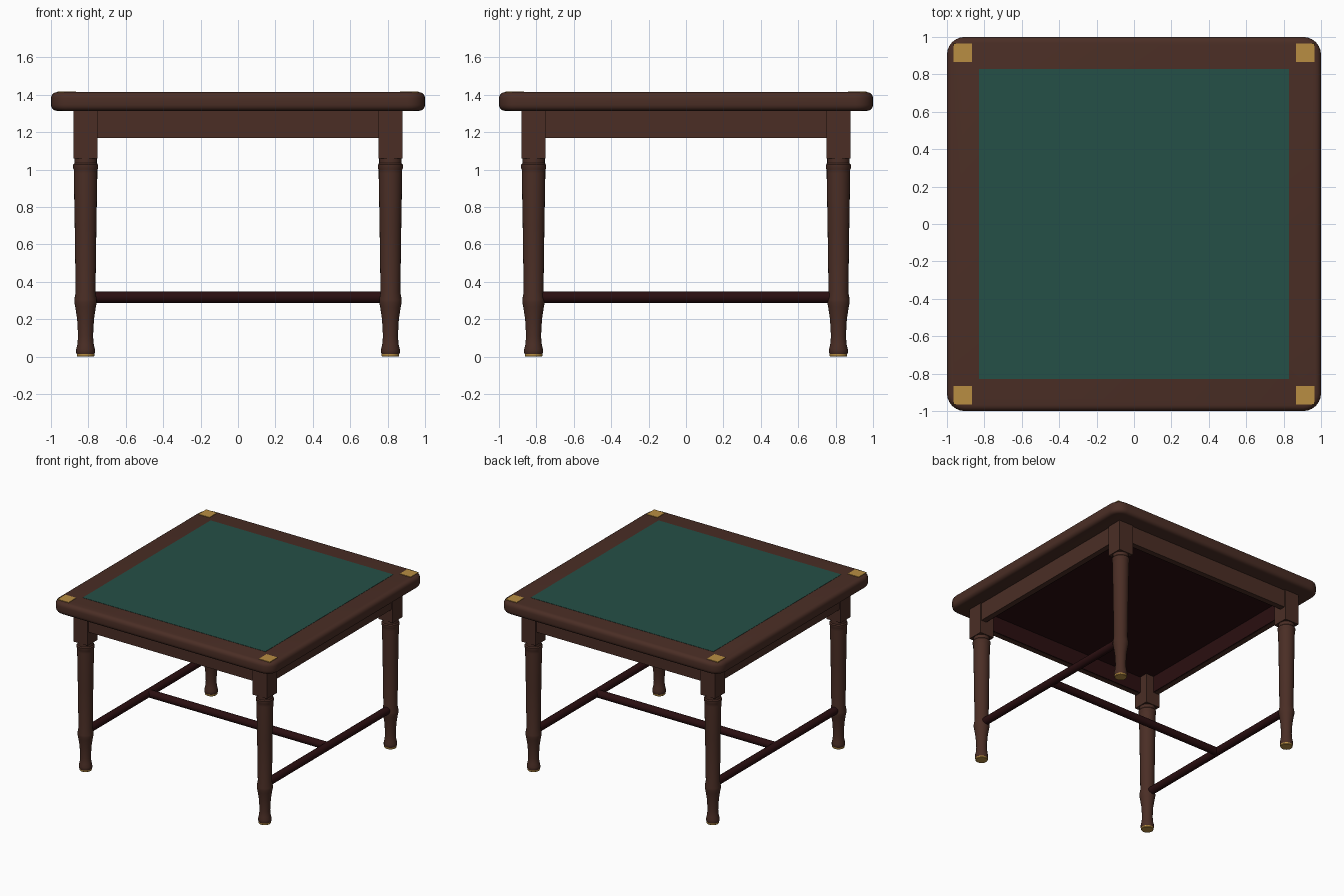
import bpy, bmesh, math
from mathutils import Matrix

if "Cube" in bpy.data.objects:
    bpy.data.objects.remove(bpy.data.objects["Cube"])


def material(name, rgb):
    m = bpy.data.materials.new(name)
    m.diffuse_color = (*rgb, 1)
    m.use_nodes = True
    m.node_tree.nodes["Principled BSDF"].inputs["Base Color"].default_value = m.diffuse_color
    return m


WOOD = material("walnut wood", (0.069, 0.027, 0.0185))
DARK = material("dark mahogany", (0.023, 0.0045, 0.0052))
FELT = material("green felt", (0.018, 0.08, 0.063))
BRASS = material("brass", (0.479, 0.27, 0.0545))


def finish(name, bm, mat, smooth=False):
    bmesh.ops.recalc_face_normals(bm, faces=bm.faces)
    me = bpy.data.meshes.new(name)
    bm.to_mesh(me)
    bm.free()
    me.materials.append(mat)
    ob = bpy.data.objects.new(name, me)
    bpy.context.collection.objects.link(ob)
    if smooth:
        bpy.ops.object.select_all(action='DESELECT')
        ob.select_set(True)
        bpy.context.view_layer.objects.active = ob
        bpy.ops.object.shade_smooth_by_angle(angle=math.radians(35))
    return ob


def box(name, lo, hi, mat, angle=0.0):
    bm = bmesh.new()
    size = [b - a for a, b in zip(lo, hi)]
    mid = [(a + b) / 2 for a, b in zip(lo, hi)]
    bmesh.ops.create_cube(bm, size=1, matrix=Matrix.Rotation(angle, 4, 'Z')
                          @ Matrix.Translation(mid) @ Matrix.Diagonal((*size, 1)))
    return finish(name, bm, mat)


def lathe(name, profile, x, y, mat, sides=24):
    bm = bmesh.new()
    rings = [[bm.verts.new((x + r * math.cos(2 * math.pi * i / sides),
                            y + r * math.sin(2 * math.pi * i / sides), z))
              for i in range(sides)] for r, z in profile]
    for a, b in zip(rings, rings[1:]):
        for i in range(sides):
            j = (i + 1) % sides
            bm.faces.new((a[i], a[j], b[j], b[i]))
    bm.faces.new(rings[0])
    bm.faces.new(rings[-1])
    return finish(name, bm, mat, True)


def rod(name, length, r, x, z, along_x, mat):
    bm = bmesh.new()
    rot = Matrix.Rotation(math.pi / 2, 4, 'Y' if along_x else 'X')
    bmesh.ops.create_cone(bm, cap_ends=True, segments=16, radius1=r, radius2=r,
                          depth=length, matrix=Matrix.Translation((x, 0, z)) @ rot)
    return finish(name, bm, mat, True)


# Table top: rounded square in plan, with rounded rims
bm = bmesh.new()
bmesh.ops.create_cube(bm, size=1, matrix=Matrix.Translation((0, 0, 1.364))
                      @ Matrix.Diagonal((2, 2, 0.1, 1)))
upright = [e for e in bm.edges if abs(e.verts[0].co.z - e.verts[1].co.z) > 0.05]
bmesh.ops.bevel(bm, geom=upright, offset=0.095, segments=6, profile=0.5, affect='EDGES')
rim = [e for e in bm.edges if abs(e.verts[0].co.z - e.verts[1].co.z) < 0.01]
bmesh.ops.bevel(bm, geom=rim, offset=0.032, segments=4, profile=0.5, affect='EDGES')
finish("table_top", bm, WOOD, True)

# Felt playing surface and dark underside panel
box("felt_surface", (-0.83, -0.83, 1.41), (0.83, 0.83, 1.416), FELT)
box("underside_panel", (-0.83, -0.83, 1.305), (0.83, 0.83, 1.312), DARK)

# Aprons with dark inner linings on four sides
for i, side in enumerate(("front", "right", "back", "left")):
    a = i * math.pi / 2
    box(side + "_apron", (-0.82, -0.87, 1.168), (0.82, -0.828, 1.316), WOOD, a)
    box(side + "_apron_lining", (-0.82, -0.828, 1.17), (0.82, -0.82, 1.314), DARK, a)

# Turned legs, square blocks, glides and brass corner plates
LEG = [(0.046, 0.012), (0.05, 0.02), (0.05, 0.04), (0.044, 0.065), (0.04, 0.11),
       (0.045, 0.2), (0.055, 0.265), (0.06, 0.29), (0.06, 0.305), (0.053, 0.345),
       (0.058, 0.7), (0.063, 0.98), (0.063, 1.0), (0.067, 1.008), (0.067, 1.026),
       (0.06, 1.034), (0.06, 1.07)]
C = 0.815
for sy, fb in ((-1, "front"), (1, "back")):
    for sx, lr in ((-1, "left"), (1, "right")):
        tag = fb + "_" + lr
        x, y = sx * C, sy * C
        lathe(tag + "_leg", LEG, x, y, WOOD)
        lathe(tag + "_foot_glide", [(0.044, 0), (0.047, 0.004), (0.047, 0.014)], x, y, BRASS)
        box(tag + "_leg_block", (x - 0.065, y - 0.065, 1.06), (x + 0.065, y + 0.065, 1.316), WOOD)
        px, py = sx * 0.915, sy * 0.915
        box(tag + "_corner_plate", (px - 0.05, py - 0.05, 1.411), (px + 0.05, py + 0.05, 1.418), BRASS)

# H-shaped stretcher
rod("left_stretcher", 2 * C, 0.031, -C, 0.318, False, DARK)
rod("right_stretcher", 2 * C, 0.031, C, 0.318, False, DARK)
rod("cross_stretcher", 2 * C, 0.031, 0, 0.318, True, DARK)
